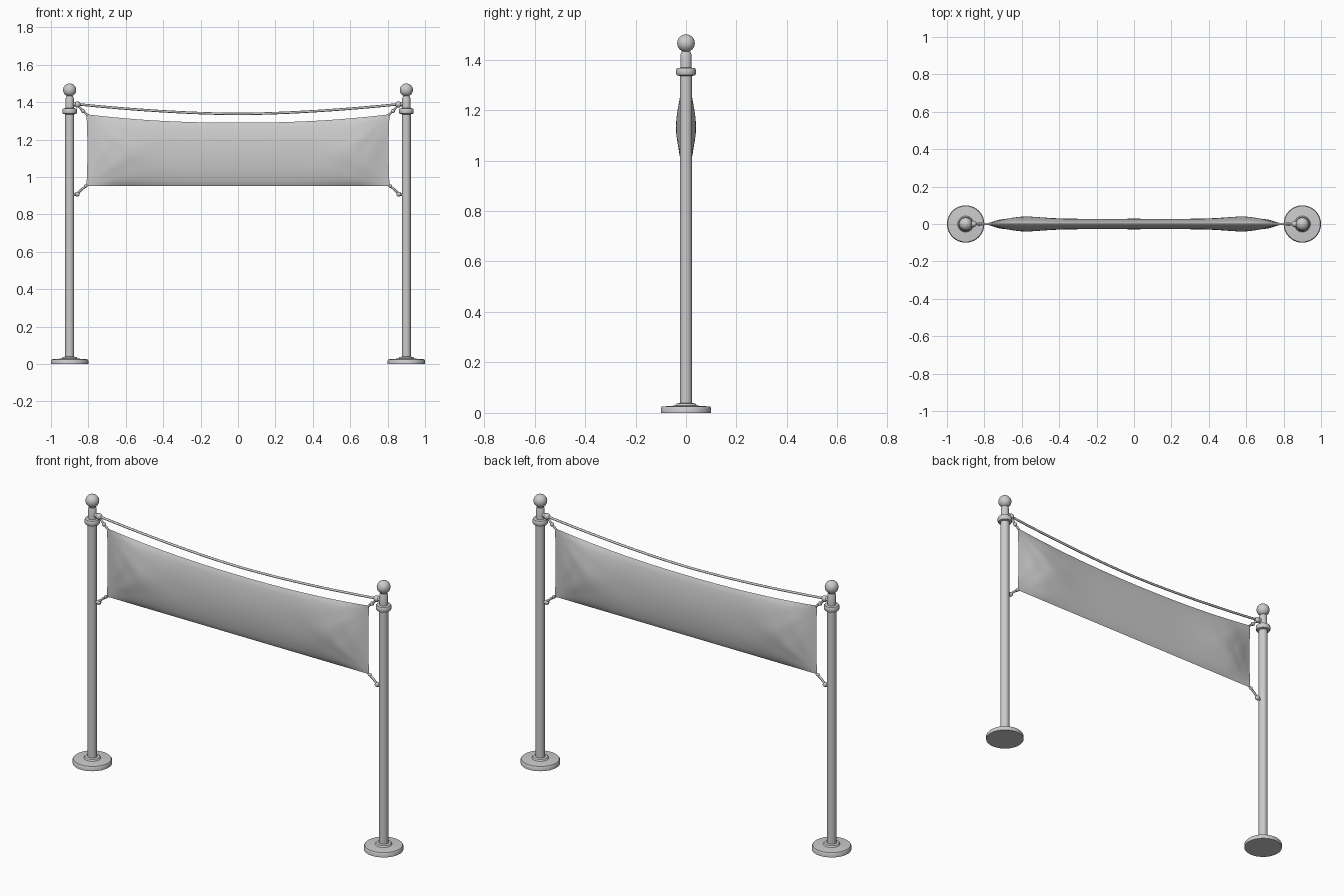
import bpy, bmesh, math
from mathutils import Vector

if "Cube" in bpy.data.objects:
    bpy.data.objects.remove(bpy.data.objects["Cube"])


def finish(bm, name, angle=40):
    bmesh.ops.remove_doubles(bm, verts=bm.verts, dist=1e-5)
    bmesh.ops.recalc_face_normals(bm, faces=bm.faces)
    me = bpy.data.meshes.new(name)
    bm.to_mesh(me)
    bm.free()
    ob = bpy.data.objects.new(name, me)
    bpy.context.collection.objects.link(ob)
    bpy.ops.object.select_all(action='DESELECT')
    ob.select_set(True)
    bpy.context.view_layer.objects.active = ob
    bpy.ops.object.shade_smooth_by_angle(angle=math.radians(angle))
    return ob


def lathe(name, profile, x, steps=32):
    bm = bmesh.new()
    vs = [bm.verts.new((x + r, 0, z)) for r, z in profile]
    es = [bm.edges.new(p) for p in zip(vs, vs[1:])]
    bmesh.ops.spin(bm, geom=vs + es, cent=(x, 0, 0), axis=(0, 0, 1),
                   angle=2 * math.pi, steps=steps)
    return finish(bm, name)


def tube(name, pts, r, cyclic=False):
    cu = bpy.data.curves.new(name, 'CURVE')
    cu.dimensions = '3D'
    cu.bevel_depth = r
    cu.bevel_resolution = 2
    cu.use_fill_caps = True
    sp = cu.splines.new('POLY')
    sp.points.add(len(pts) - 1)
    for p, c in zip(sp.points, pts):
        p.co = (*c, 1)
    sp.use_cyclic_u = cyclic
    sp.use_smooth = True
    ob = bpy.data.objects.new(name, cu)
    bpy.context.collection.objects.link(ob)


def knot(name, loc, r):
    bm = bmesh.new()
    bmesh.ops.create_uvsphere(bm, u_segments=12, v_segments=8, radius=r)
    bmesh.ops.translate(bm, verts=bm.verts, vec=Vector(loc))
    finish(bm, name)


# turned profiles: base plate, pole, collar, neck and ball
base = [(0, 0), (0.1, 0), (0.1, 0.019), (0.096, 0.025), (0.043, 0.029),
        (0.038, 0.037), (0.025, 0.039)]
pole = [(0.024, 0.025), (0.024, 1.345)]
collar = [(0.024, 1.335), (0.036, 1.338), (0.039, 1.344), (0.039, 1.36),
          (0.036, 1.366), (0.022, 1.368), (0.022, 1.42), (0.017, 1.432)]
ball = [(0.035 * math.sin(a), 1.465 - 0.035 * math.cos(a))
        for a in [math.pi * i / 16 for i in range(17)]]

for s, side in ((-1, "left"), (1, "right")):
    x = 0.9 * s
    lathe(side + "_base", base, x, 40)
    lathe(side + "_pole", pole, x)
    lathe(side + "_collar", collar, x)
    lathe(side + "_ball", ball, x)
    # upper hook and tie
    tube(side + "_upper_hook", [(x, 0, 1.39), (0.855 * s, 0, 1.39)], 0.012)
    knot(side + "_rope_knot", (0.858 * s, 0, 1.388), 0.017)
    tube(side + "_upper_tie", [(0.858 * s, 0, 1.385), (0.832 * s, 0, 1.355),
                               (0.803 * s, 0, 1.33)], 0.006)
    knot(side + "_upper_tie_knot", (0.828 * s, 0, 1.352), 0.011)
    # lower hook and tie
    tube(side + "_lower_hook", [(x, 0, 0.905), (0.862 * s, 0, 0.907)], 0.008)
    knot(side + "_lower_knot", (0.86 * s, 0, 0.908), 0.013)
    tube(side + "_lower_tie", [(0.86 * s, 0, 0.91), (0.835 * s, 0, 0.935),
                               (0.803 * s, 0, 0.957)], 0.006)
    knot(side + "_lower_tie_knot", (0.815 * s, 0, 0.951), 0.009)

# sagging rope
tube("rope", [(0.86 * t, 0, 1.337 + 0.052 * abs(t) ** 1.7)
              for t in [i / 16 - 1 for i in range(33)]], 0.0065)


def bulge(u, v):
    # cloth fullness, pinched at the border, with creases fanning from corners
    x, d = abs(u) * 0.81, (1 - abs(u)) * 0.81
    edge = math.sin(min(1, d / 0.2) * math.pi / 2)
    body = 0.028 + 0.01 * math.exp(-((x - 0.6) / 0.18) ** 2)
    y = body * edge * max(0, math.sin(math.pi * v)) ** 0.65
    for h in (1 - v, v):
        ang = math.atan2(h * 0.37, d + 1e-6)
        rr = math.hypot(h * 0.37, d)
        y += 0.004 * math.sin(ang * 12) * min(1, rr / 0.08) \
            * math.exp(-rr / 0.22) * edge * math.sin(math.pi * v)
    return max(y, 0.0)


# banner: two cloth faces sewn together at the border
NX, NZ = 80, 24
bm = bmesh.new()
for s in (-1, 1):
    rows = []
    for j in range(NZ + 1):
        v = j / NZ
        row = []
        for i in range(NX + 1):
            u = 2 * i / NX - 1
            top = 1.29 + 0.045 * abs(u) ** 2.2
            bot = 0.953
            pinch = 1 - 0.006 * math.sin(math.pi * v)
            row.append(bm.verts.new((0.81 * u * pinch, s * bulge(u, v),
                                     bot + (top - bot) * v)))
        rows.append(row)
    for a, b in zip(rows, rows[1:]):
        for i in range(NX):
            bm.faces.new((a[i], a[i + 1], b[i + 1], b[i]))
finish(bm, "banner_cloth", 60)
